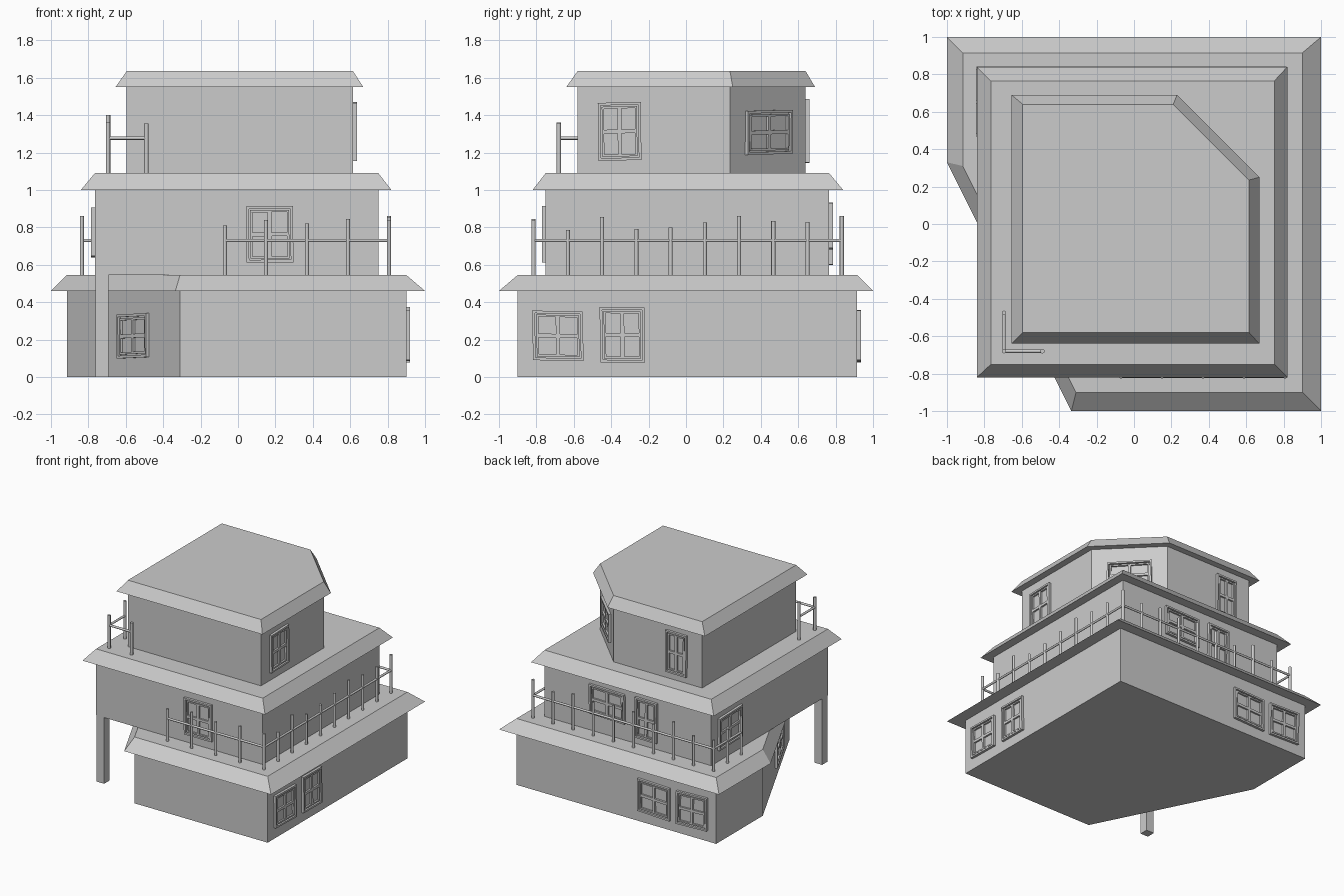
import bpy, bmesh, random
from math import atan2, pi
from mathutils import Vector, Matrix

random.seed(4)
cube = bpy.data.objects.get("Cube")
if cube:
    bpy.data.objects.remove(cube)

grey = bpy.data.materials.new("plain_grey")
grey.use_nodes = True
COLOUR = (0.6, 0.6, 0.6, 1)
grey.diffuse_color = COLOUR
grey.node_tree.nodes["Principled BSDF"].inputs["Base Color"].default_value = COLOUR


def finish(name, bm, smooth=False):
    bmesh.ops.recalc_face_normals(bm, faces=bm.faces)
    mesh = bpy.data.meshes.new(name)
    bm.to_mesh(mesh)
    bm.free()
    mesh.materials.append(grey)
    obj = bpy.data.objects.new(name, mesh)
    bpy.context.collection.objects.link(obj)
    if smooth:
        bpy.ops.object.select_all(action='DESELECT')
        obj.select_set(True)
        bpy.context.view_layer.objects.active = obj
        bpy.ops.object.shade_smooth_by_angle(angle=0.7)
    return obj


def loft(name, low, z0, high, z1):
    """Solid between two matching outlines at two heights."""
    bm = bmesh.new()
    a = [bm.verts.new((x, y, z0)) for x, y in low]
    b = [bm.verts.new((x, y, z1)) for x, y in high]
    bm.faces.new(a)
    bm.faces.new(b)
    for i in range(len(a)):
        j = (i + 1) % len(a)
        bm.faces.new((a[i], a[j], b[j], b[i]))
    return finish(name, bm)


def add_box(bm, centre, size, matrix=Matrix()):
    m = matrix @ Matrix.Translation(centre) @ Matrix.Diagonal((*size, 1))
    bmesh.ops.create_cube(bm, size=1, matrix=m)


def add_rod(bm, p, q, radius):
    p, q = Vector(p), Vector(q)
    turn = (q - p).to_track_quat('Z', 'Y').to_matrix().to_4x4()
    bmesh.ops.create_cone(bm, cap_ends=True, segments=12, radius1=radius, radius2=radius,
                          depth=(q - p).length, matrix=Matrix.Translation((p + q) / 2) @ turn)


def storey(name, walls, eaves, z0, z1, z2):
    loft(name + "_walls", walls, z0, walls, z1)
    loft(name + "_roof", eaves, z1, walls, z2)


# Three stacked storeys, each with a sloped roof edge
storey("lower", [(-.31, -.9), (.9, -.9), (.9, .915), (-.915, .915), (-.915, .31)],
       [(-.335, -1), (1, -1), (1, 1), (-1, 1), (-1, .33)], 0, .46, .545)
storey("middle", [(-.765, -.75), (.75, -.75), (.75, .765), (-.765, .765)],
       [(-.84, -.82), (.82, -.82), (.82, .84), (-.84, .84)], .545, 1.0, 1.09)
storey("upper", [(-.595, -.58), (.615, -.58), (.615, .235), (.21, .64), (-.595, .64)],
       [(-.655, -.64), (.67, -.64), (.67, .25), (.23, .69), (-.655, .69)], 1.09, 1.55, 1.635)

# Support under the overhanging corner
bm = bmesh.new()
add_box(bm, (-.728, -.713, .273), (.07, .07, .546))
finish("corner_post", bm)


def window(name, x, y, z, normal, width, height):
    """Slightly crooked four-pane window fixed to a wall."""
    bm = bmesh.new()
    t, deep = .014, .02

    def frame(w, h, bar, d):
        for s in (-1, 1):
            add_box(bm, (s * (w - bar) / 2, -d / 2, 0), (bar, d, h))
            add_box(bm, (0, -d / 2, s * (h - bar) / 2), (w, d, bar))

    frame(width, height, t, deep)
    frame(width - 3 * t, height - 3 * t, t * .8, deep * .7)
    add_box(bm, (0, -deep * .35, 0), (t * 1.5, deep * .7, height - 3 * t))
    add_box(bm, (0, -deep * .35, 0), (width - 3 * t, deep * .7, t * 1.5))
    skew, lean = random.uniform(-.04, .04), random.uniform(-.02, .02)
    for v in bm.verts:
        v.co.z += v.co.x * skew
        v.co.x += v.co.z * lean
    turn = atan2(normal[1], normal[0]) + pi / 2
    bm.transform(Matrix.Translation((x, y, z)) @ Matrix.Rotation(turn, 4, 'Z'))
    finish(name, bm)


FRONT, RIGHT, BACK, LEFT = (0, -1), (1, 0), (0, 1), (-1, 0)
window("lower_side_window_a", .9, -.685, .22, RIGHT, .27, .265)
window("lower_side_window_b", .9, -.34, .225, RIGHT, .24, .295)
window("lower_back_window_a", -.355, .915, .218, BACK, .29, .265)
window("lower_back_window_b", -.7, .915, .218, BACK, .28, .27)
window("lower_angled_window", -.553, -.41, .22, (-2, -1), .35, .235)
window("middle_front_window", .17, -.75, .763, FRONT, .25, .3)
window("middle_back_window_a", .175, .765, .805, BACK, .32, .24)
window("middle_back_window_b", -.18, .765, .765, BACK, .2, .33)
window("middle_left_window", -.765, .53, .772, LEFT, .3, .26)
window("upper_side_window", .615, -.355, 1.313, RIGHT, .23, .31)
window("upper_back_window", -.365, .64, 1.315, BACK, .19, .34)
window("upper_angled_window", .4125, .4375, 1.308, (1, 1), .34, .235)


def railing(name, base, rail_z, path, counts, tops, radius):
    """Posts spread evenly along a path, joined by one rail."""
    bm = bmesh.new()
    spots = [path[0]]
    for p, q, n in zip(path, path[1:], counts):
        add_rod(bm, (*p, rail_z), (*q, rail_z), .009)
        spots += [Vector(p).lerp(Vector(q), (i + 1) / n) for i in range(n)]
    for i, p in enumerate(spots):
        top = tops[i % len(tops)]
        add_rod(bm, (*p, base), (*p, top), radius)
    finish(name, bm, smooth=True)


railing("lower_railing", .545, .73, [(-.07, -.815), (.807, -.815), (.807, .833), (-.835, .833), (-.835, .475)],
        (4, 9, 9, 2), (.81, .84, .82, .845, .84, .785, .855, .79, .8, .825, .86, .835, .83, .86), .011)
railing("upper_railing", 1.09, 1.277, [(-.49, -.68), (-.695, -.68), (-.695, -.475)],
        (1, 1), (1.355, 1.36, 1.4), .012)
